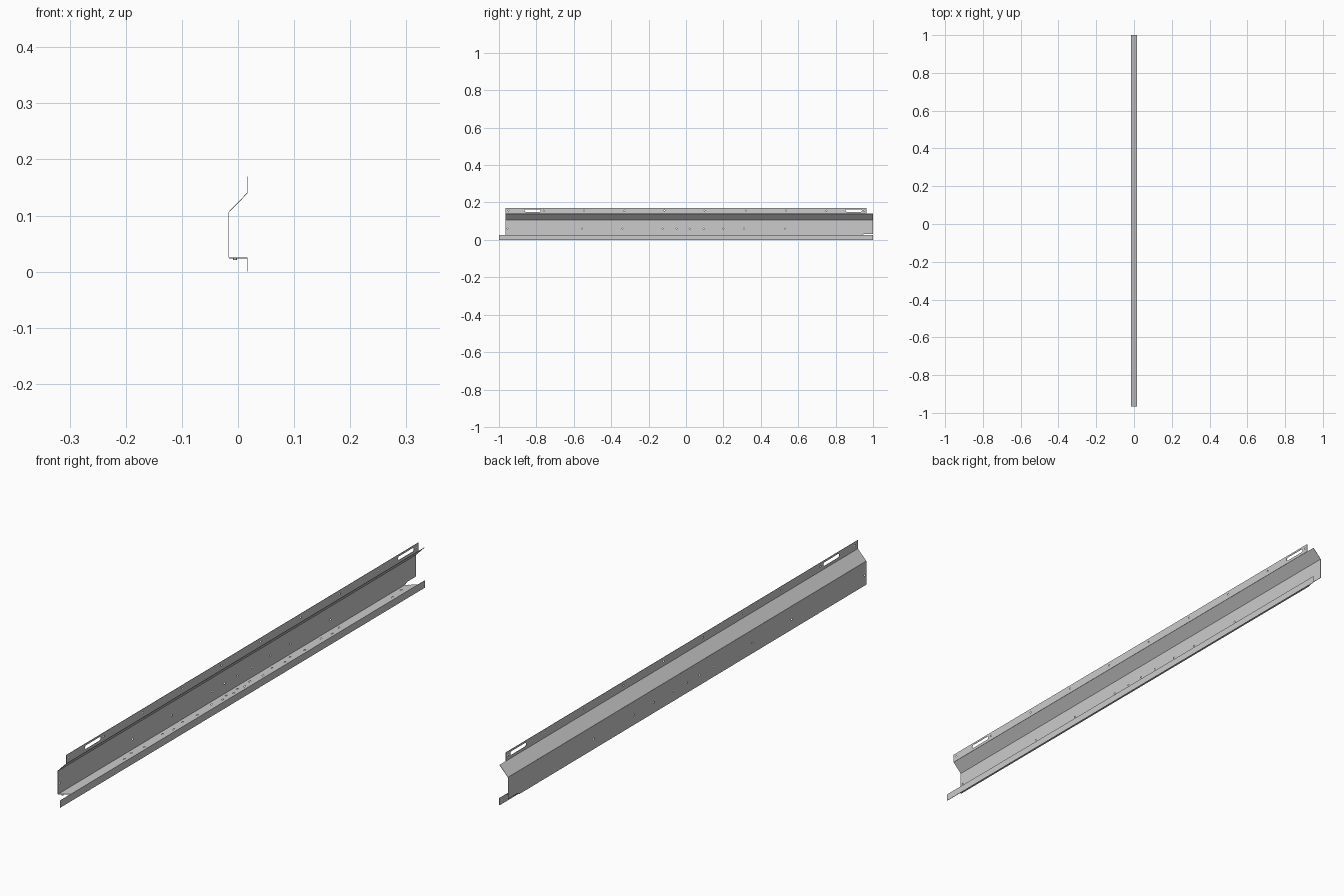
import bpy
from math import pi, cos, sin, hypot
from mathutils import Matrix

if "Cube" in bpy.data.objects:
    bpy.data.objects.remove(bpy.data.objects["Cube"])

T = 0.0012            # sheet thickness
X = 0.017 - T / 2     # half depth of the folded profile


def slot(y, v, half_len, r, n=6):
    """Rounded slot outline (a round hole when half_len is 0)."""
    right = [(y + half_len + r * cos(a), v + r * sin(a))
             for a in [-pi / 2 + pi * i / n for i in range(n + 1)]]
    left = [(2 * y - u, 2 * v - w) for u, w in right]
    return right + left if half_len else right[:-1] + left[:-1]


def panel(name, start, end, outline, holes=()):
    """Flat strip between two (x, z) profile points; outline is (y, fraction across)."""
    dx, dz = end[0] - start[0], end[1] - start[1]
    width = hypot(dx, dz)
    dx, dz = dx / width, dz / width
    curve = bpy.data.curves.new(name + "_outline", 'CURVE')
    curve.dimensions = '2D'
    curve.fill_mode = 'BOTH'
    curve.extrude = T / 2
    loops = [[(y, f * width) for y, f in outline]] + list(holes)
    for loop in loops:
        s = curve.splines.new('POLY')
        s.points.add(len(loop) - 1)
        for p, (u, v) in zip(s.points, loop):
            p.co = (u, v, 0, 1)
        s.use_cyclic_u = True
    tmp = bpy.data.objects.new(name + "_tmp", curve)
    bpy.context.collection.objects.link(tmp)
    deps = bpy.context.evaluated_depsgraph_get()
    mesh = bpy.data.meshes.new_from_object(tmp.evaluated_get(deps))
    bpy.data.objects.remove(tmp)
    mesh.transform(Matrix(((0, dx, dz, start[0]), (1, 0, 0, 0),
                           (0, dz, -dx, start[1]), (0, 0, 0, 1))))
    for p in mesh.polygons:
        p.use_smooth = False
    mesh.name = name
    obj = bpy.data.objects.new(name, mesh)
    bpy.context.collection.objects.link(obj)
    return obj


def strip(y0, y1):
    return [(y0, 0), (y1, 0), (y1, 1), (y0, 1)]


# Bottom lip, the full length
panel("bottom_lip", (X, 0), (X, 0.025), strip(-1, 1))

# Shelf with mitred ends and rows of small holes
shelf_y = [-0.63, -0.58, -0.52, -0.41, -0.36, -0.30, -0.23, -0.14, -0.09, -0.06,
           -0.03, 0, 0.03, 0.07, 0.13, 0.19, 0.25, 0.29, 0.36, 0.46, 0.51, 0.56,
           0.84, 0.90]
panel("shelf", (-X, 0.0244), (X, 0.0244),
      [(-0.965, 0), (0.935, 0), (0.965, 1), (-0.94, 1)],
      [slot(y, 0.017 + 0.004 * (-1) ** i, 0.003, 0.002) for i, y in enumerate(shelf_y)])

# Vertical web
web_y = [-0.955, -0.555, -0.34, -0.125, -0.05, 0.02, 0.095, 0.2, 0.31, 0.53]
panel("web", (-X, 0.025), (-X, 0.106),
      [(-0.965, 0), (0.94, 0), (0.95, 0.07), (1, 0.07), (1, 1), (-0.965, 1)],
      [slot(y, 0.035, 0, 0.003) for y in web_y])

# Sloping panel
panel("slope", (-X, 0.106), (X, 0.14), strip(-0.965, 1))

# Top flange with two long slots and fixing holes
flange_y = [-0.95, -0.76, -0.545, -0.33, -0.115, 0.1, 0.32, 0.535, 0.75, 0.953]
panel("top_flange", (X, 0.14), (X, 0.17), strip(-0.965, 0.965),
      [slot(y, 0.0165, 0.037, 0.0065) for y in (-0.82, 0.897)]
      + [slot(y, 0.0165, 0, 0.003) for y in flange_y])

# Pressed dimples beneath the shelf
for y in (-0.955, -0.34, 0.34, 0.945):
    bpy.ops.mesh.primitive_cylinder_add(vertices=12, radius=0.0035, depth=0.003,
                                        location=(-0.005, y, 0.0225))
    bpy.context.object.name = "shelf_dimple"
